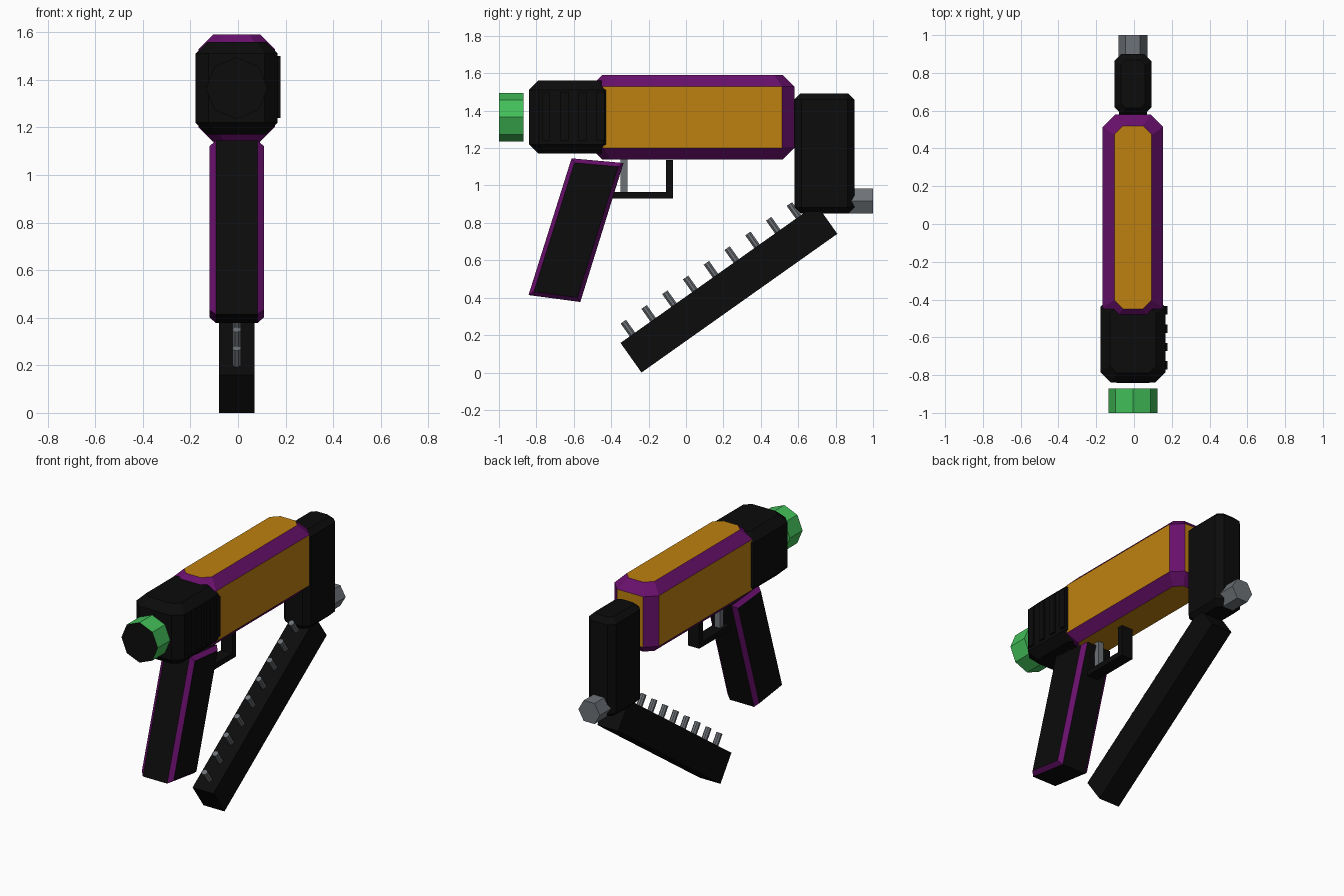
import bpy, bmesh, math
from mathutils import Vector, Matrix

if "Cube" in bpy.data.objects:
    bpy.data.objects.remove(bpy.data.objects["Cube"])

CX = -0.0055  # centre line of the main parts


def mat(name, r, g, b):
    m = bpy.data.materials.new(name)
    m.diffuse_color = (r, g, b, 1)
    m.use_nodes = True
    m.node_tree.nodes["Principled BSDF"].inputs["Base Color"].default_value = m.diffuse_color
    return m


BLACK = mat("matte black", 0.0035, 0.0035, 0.0035)
ORANGE = mat("amber orange", 0.52, 0.22, 0.005)
PURPLE = mat("deep purple", 0.14, 0.005, 0.15)
GREEN = mat("bright green", 0.055, 0.52, 0.10)
GREY = mat("steel grey", 0.155, 0.17, 0.187)


def finish(name, bm, mats, rule=None):
    bmesh.ops.recalc_face_normals(bm, faces=bm.faces)
    bm.normal_update()
    if rule:
        for f in bm.faces:
            f.material_index = rule(f.normal)
    me = bpy.data.meshes.new(name)
    bm.to_mesh(me)
    bm.free()
    for m in mats:
        me.materials.append(m)
    ob = bpy.data.objects.new(name, me)
    bpy.context.collection.objects.link(ob)
    return ob


def loft(name, rings, mats, rule=None):
    """Skin a stack of equal-length point rings and cap both ends."""
    bm = bmesh.new()
    vs = [[bm.verts.new(p) for p in r] for r in rings]
    n = len(rings[0])
    for a, b in zip(vs, vs[1:]):
        for i in range(n):
            j = (i + 1) % n
            bm.faces.new((a[i], a[j], b[j], b[i]))
    bm.faces.new(vs[0])
    bm.faces.new(vs[-1])
    return finish(name, bm, mats, rule)


def octagon(hx, y0, y1, cut, z):
    cy, hy = (y0 + y1) / 2, (y1 - y0) / 2
    q = [(hx, hy - cut), (hx - cut, hy), (cut - hx, hy), (-hx, hy - cut),
         (-hx, cut - hy), (cut - hx, -hy), (hx - cut, -hy), (hx, cut - hy)]
    return [(CX + x, cy + y, z) for x, y in q]


def chamfered(name, hx, y0, y1, z0, z1, c, mats, rule=None):
    """Box with cut corners in plan and sloped top and bottom rims."""
    inner = lambda z: octagon(hx - c, y0 + c, y1 - c, c * 0.75, z)
    outer = lambda z: octagon(hx, y0, y1, c * 1.1, z)
    return loft(name, [inner(z0), outer(z0 + c), outer(z1 - c), inner(z1)], mats, rule)


def box(name, lo, hi, m):
    bm = bmesh.new()
    lo, hi = Vector(lo), Vector(hi)
    bmesh.ops.create_cube(bm, size=1, matrix=Matrix.Translation((lo + hi) / 2)
                          @ Matrix.Diagonal((*(hi - lo), 1)))
    return finish(name, bm, [m])


def rod(name, start, end, r, sides, mats, phase=0, rule=None):
    """Faceted cylinder lying in the yz plane."""
    s, e = Vector(start), Vector(end)
    u = Vector((1, 0, 0))
    w = (e - s).normalized().cross(u)
    ang = [phase + math.tau * i / sides for i in range(sides)]
    ring = lambda c: [c + r * (math.cos(a) * u + math.sin(a) * w) for a in ang]
    return loft(name, [ring(s), ring(e)], mats, rule)


# Main body: amber panels with purple chamfers
chamfered("body", 0.16, -0.51, 0.58, 1.14, 1.59, 0.061, [ORANGE, PURPLE],
          lambda n: 0 if max(map(abs, n)) > 0.98 else 1)

# Rear housing and its ribs on the right side
chamfered("housing", 0.1725, -0.84, -0.385, 1.17, 1.56, 0.05, [BLACK])
for i in range(4):
    y = -0.457 - 0.097 * i
    box(f"housing_rib_{i + 1}", (0.155, y - 0.022, 1.24), (0.178, y + 0.022, 1.50), BLACK)

# Green ring with a black front
rod("end_ring", (CX, -1, 1.365), (CX, -0.87, 1.365), 0.13, 8, [GREEN, BLACK],
    rule=lambda n: 1 if n.y < -0.9 else 0)

# Slanted handle: black panels, purple chamfers on both sides
prof = [Vector(p) for p in ((-0.612, 1.145), (-0.334, 1.12), (-0.565, 0.377), (-0.842, 0.414))]


def inset(d):
    out = []
    for i, p in enumerate(prof):
        a = (prof[i - 1] - p).normalized()
        b = (prof[(i + 1) % 4] - p).normalized()
        out.append(p + (a + b) * d / abs(a.x * b.y - a.y * b.x))
    return out


slab = lambda x, d: [(CX + x, p.x, p.y) for p in inset(d)]
loft("handle", [slab(-0.114, 0.022), slab(-0.087, 0), slab(0.087, 0), slab(0.114, 0.022)],
     [BLACK, PURPLE], lambda n: 1 if 0.1 < abs(n.x) < 0.95 else 0)

# Trigger and guard
box("trigger", (CX - 0.02, -0.35, 0.965), (CX + 0.02, -0.313, 1.145), GREY)
box("guard_bar", (CX - 0.04, -0.40, 0.93), (CX + 0.04, -0.07, 0.965), BLACK)
box("guard_post", (CX - 0.04, -0.107, 0.96), (CX + 0.04, -0.07, 1.135), BLACK)

# Front block and hexagonal bolt
chamfered("front_block", 0.097, 0.58, 0.90, 0.85, 1.493, 0.033, [BLACK])
rod("hex_bolt", (CX, 0.85, 0.917), (CX, 1.0, 0.917), 0.077, 6, [GREY])

# Slanted arm with a row of pegs square to its upper face
t = math.radians(35.3)
along = Vector((0, math.cos(t), math.sin(t)))
up = Vector((0, -math.sin(t), math.cos(t)))
corner = Vector((CX, -0.238, 0))
half = Vector((0.075, 0, 0))
end = [corner - half, corner + half, corner + half + up * 0.194, corner - half + up * 0.194]
loft("arm", [end, [p + along * 1.283 for p in end]], [BLACK])
for i in range(9):
    base = corner + up * 0.18 + along * (0.078 + 0.136 * i)
    rod(f"arm_peg_{i + 1}", base, base + up * 0.098, 0.019, 8, [GREY], math.pi / 8)
